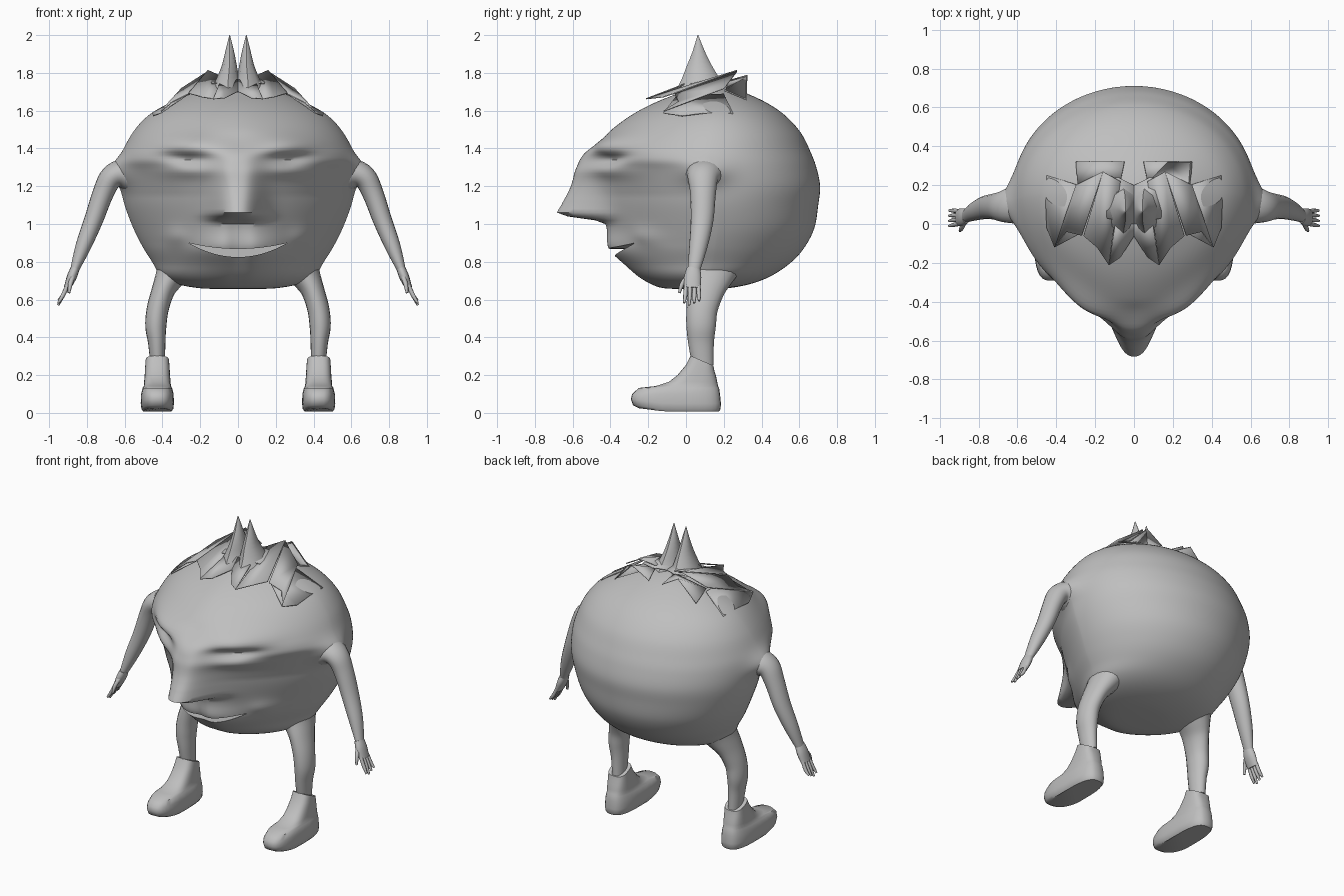
import bpy, bmesh, math
from mathutils import Vector

if "Cube" in bpy.data.objects:
    bpy.data.objects.remove(bpy.data.objects["Cube"])

grey = bpy.data.materials.new("plain grey")
grey.diffuse_color = (0.52, 0.52, 0.52, 1)
grey.use_nodes = True
grey.node_tree.nodes["Principled BSDF"].inputs["Base Color"].default_value = grey.diffuse_color


def make(name, verts, faces, angle=40):
    me = bpy.data.meshes.new(name)
    me.from_pydata([tuple(v) for v in verts], [], faces)
    bm = bmesh.new()
    bm.from_mesh(me)
    bmesh.ops.recalc_face_normals(bm, faces=bm.faces)
    bm.to_mesh(me)
    bm.free()
    me.materials.append(grey)
    ob = bpy.data.objects.new(name, me)
    bpy.context.collection.objects.link(ob)
    smooth(ob, angle)
    return ob


def smooth(ob, angle):
    bpy.ops.object.select_all(action='DESELECT')
    ob.select_set(True)
    bpy.context.view_layer.objects.active = ob
    bpy.ops.object.shade_smooth_by_angle(angle=math.radians(angle))


def loft(name, rings, angle=40):
    n = len(rings[0])
    verts = [p for r in rings for p in r]
    faces = [(i * n + j, i * n + (j + 1) % n, (i + 1) * n + (j + 1) % n, (i + 1) * n + j)
             for i in range(len(rings) - 1) for j in range(n)]
    faces += [tuple(range(n)), tuple(range(len(verts) - n, len(verts)))]
    return make(name, verts, faces, angle)


def spline(pts, steps):
    # Catmull-Rom through rows of numbers
    out = []
    for i in range(len(pts) - 1):
        a, b, c, d = pts[max(i - 1, 0)], pts[i], pts[i + 1], pts[min(i + 2, len(pts) - 1)]
        for k in range(steps):
            t = k / steps
            out.append([0.5 * (2 * q + (r - p) * t + (2 * p - 5 * q + 4 * r - s) * t * t
                               + (3 * q - p - 3 * r + s) * t ** 3)
                        for p, q, r, s in zip(a, b, c, d)])
    return out + [list(pts[-1])]


def tube(name, rows, side, n=20, steps=5):
    # rows: x, y, z, radius across, radius front to back
    rows = spline(rows, steps)
    pts = [Vector((r[0] * side, r[1], r[2])) for r in rows]
    rings = []
    for i, r in enumerate(rows):
        t = (pts[min(i + 1, len(pts) - 1)] - pts[max(i - 1, 0)]).normalized()
        u = Vector((0, 1, 0))
        u = (u - t * u.dot(t)).normalized()
        v = t.cross(u)
        rings.append([pts[i] + v * r[3] * math.cos(a) + u * r[4] * math.sin(a)
                      for a in (2 * math.pi * j / n for j in range(n))])
    return loft(name, rings, 50)


def power(c, p):
    return math.copysign(abs(c) ** (2 / p), c)


def bell(v, centre, width):
    return math.exp(-((v - centre) / width) ** 2)


def table(z, rows):
    for (z0, a), (z1, b) in zip(rows, rows[1:]):
        if z0 <= z <= z1:
            return a + (b - a) * (z - z0) / (z1 - z0)
    return rows[0][1] if z < rows[0][0] else rows[-1][1]


# Round body: height, half width, front y, back y
BODY = [(.655, .02, .04, .08), (.66, .20, -.12, .22), (.685, .33, -.20, .35), (.73, .41, -.28, .46),
        (.80, .455, -.36, .56), (.88, .505, -.42, .63), (.98, .555, -.45, .68), (1.1, .60, -.48, .70),
        (1.2, .62, -.50, .71), (1.3, .625, -.52, .69), (1.38, .61, -.515, .66), (1.48, .56, -.42, .61),
        (1.57, .48, -.30, .53), (1.64, .365, -.17, .43), (1.70, .22, -.02, .30),
        (1.73, .10, .05, .20), (1.735, .02, .10, .14)]
NOSE = spline([(.99, 0), (1.015, .03), (1.05, .235), (1.10, .215), (1.20, .14), (1.30, .08), (1.42, .0),
               (1.5, 0)], 4)
# Pointedness of the front half by height
FRONT = [(.66, 1.7), (.78, 1.5), (.9, 1.42), (1.15, 1.42), (1.3, 1.55), (1.38, 1.68), (1.6, 1.75)]


def face_shape(x, z):
    # forward push for nose, brows, sunken eyes and cheeks
    ax = abs(x)
    d = table(z, NOSE) * math.exp(-(ax / .125) ** 2.3)
    d += .045 * bell(ax, .27, .15) * bell(z, 1.425, .055)
    slope = z - (1.345 + .12 * max(0, ax - .27))
    d -= .05 * bell(ax, .27, .13) * bell(slope, 0, .032)
    d += .02 * bell(ax, .25, .15) * bell(z, 1.28, .035)
    d += .02 * bell(ax, .33, .06) * bell(z, .93, .05)
    d += .03 * bell(ax, .12, .14) * bell(z, .87, .07)
    return d


rings = []
N = 176
for z, w, f, b in spline(BODY, 6):
    yc = f + .55 * (b - f)
    p = table(z, FRONT)
    ring = []
    for j in range(N):
        a = 2 * math.pi * j / N
        c, s = math.cos(a), math.sin(a)
        if s < 0:
            x, y = w * power(c, p), yc + (yc - f) * power(s, p)
            # round off the centre line of the pointed front
            y += .035 * (1.75 - p) / .33 * bell(x, 0, .06)
            x *= 1 + .05 * bell(z, 1.33, .04) * min(1, abs(x) / .5) * -s
            y -= face_shape(x, z) * min(1, -s * 1.6)
        else:
            x, y = w * power(c, 2), yc + (b - yc) * power(s, 2)
        # shoulder bump
        x += math.copysign(.055, x) * bell(z, 1.28, .07) * bell(y, .10, .12) * min(1, abs(x) / .5)
        ring.append((x, y, z))
    rings.append(ring)
body = loft("round_body", rings, 45)

# Smiling mouth cut
M = 24
xs = [-.262 + .524 * i / M for i in range(M + 1)]
outline = [(x, .825 + .075 * (x / .262) ** 2) for x in xs]
outline += [(x, .868 + .032 * (x / .262) ** 2) for x in reversed(xs[1:-1])]
cutter = loft("mouth_cutter", [[(x, y, z) for x, z in outline] for y in (-.8, -.19)])
cutter.hide_render = True
mod = body.modifiers.new("mouth", 'BOOLEAN')
mod.operation = 'DIFFERENCE'
mod.solver = 'EXACT'
mod.object = cutter
bpy.context.view_layer.objects.active = body
bpy.ops.object.modifier_apply(modifier=mod.name)
bpy.data.objects.remove(cutter)
smooth(body, 45)

# Boot sections: height, front y, back y, half width
BOOT = [(.008, -.25, .175, .075), (.02, -.28, .183, .084), (.05, -.292, .185, .088), (.10, -.285, .18, .086),
        (.132, -.25, .175, .078), (.142, -.16, .17, .072), (.165, -.09, .165, .070), (.20, -.045, .158, .067),
        (.25, .0, .15, .065), (.305, .025, .145, .062)]
# Crown flaps, right half
FLAPS = [[(0, 0, 1.76), (.09, .05, 1.76), (.13, -.21, 1.66), (.07, -.17, 1.665), (0, -.06, 1.70)],
         [(0, .20, 1.75), (.08, .24, 1.76), (.15, .24, 1.77), (.14, .03, 1.74), (0, 0, 1.76)],
         [(.07, .22, 1.77), (.16, .27, 1.81), (.26, -.06, 1.69), (.19, -.12, 1.67), (.13, -.21, 1.66)],
         [(.16, .27, 1.81), (.30, .20, 1.72), (.41, -.12, 1.60), (.35, -.04, 1.65), (.27, -.06, 1.69)],
         [(.05, .32, 1.72), (.17, .325, 1.79), (.30, .32, 1.66), (.29, .20, 1.71), (.07, .22, 1.76)],
         [(.29, .20, 1.69), (.45, .25, 1.585), (.455, .10, 1.59), (.45, -.02, 1.575), (.41, -.12, 1.59),
          (.28, -.05, 1.68)]]

for side, tag in ((1, "right"), (-1, "left")):
    # Arm
    tube("arm_" + tag, [(.50, .10, 1.24, .10, .13), (.60, .10, 1.265, .082, .105), (.67, .09, 1.245, .064, .082),
                        (.715, .09, 1.16, .056, .068), (.765, .085, 1.02, .050, .060),
                        (.82, .065, .88, .041, .048), (.868, .04, .75, .022, .032)], side)
    # Palm, fingers and thumb
    tube("hand_" + tag, [(.862, .04, .765, .024, .036), (.88, .036, .72, .026, .046),
                         (.905, .033, .66, .018, .044)], side, 14)
    for i in range(4):
        y = .0 + .022 * i
        tip = .57 + .012 * abs(i - 1)
        tube(f"finger_{i}_{tag}", [(.902, y, .675, .011, .011), (.928, y * 1.1 - .004, .62, .011, .011),
                                   (.952, y * 1.2 - .010, tip, .006, .006)], side, 8, 3)
    tube("thumb_" + tag, [(.875, .005, .72, .013, .013), (.888, -.022, .68, .012, .012),
                          (.895, -.035, .635, .007, .007)], side, 8, 3)
    # Leg
    tube("leg_" + tag, [(.32, .15, .80, .11, .16), (.355, .13, .73, .083, .125), (.395, .105, .65, .062, .100),
                        (.425, .085, .55, .058, .083), (.435, .08, .46, .056, .078),
                        (.43, .08, .37, .046, .068), (.425, .09, .25, .038, .056)], side)
    # Boot
    rings = []
    for k, (z, f, b, w) in enumerate(BOOT):
        ring = []
        for j in range(32):
            a = 2 * math.pi * j / 32
            y = (f + b) / 2 + (b - f) / 2 * power(math.sin(a), 2.9)
            x = w * power(math.cos(a), 2.9)
            zz = z + (.022 * max(0, (-y - .12) / .17) if k < 3 else 0)
            if k > 7:
                zz -= (.055 if k == 9 else .025) * (y - .02) / .125
            ring.append((side * (.427 + x), y, zz))
        rings.append(ring)
    loft("boot_" + tag, rings, 45)
    # Crown spike
    tube("crown_spike_" + tag, [(.055, .08, 1.69, .10, .15), (.052, .075, 1.76, .065, .105),
                                (.046, .07, 1.83, .042, .070), (.044, .067, 1.91, .024, .034),
                                (.044, .063, 2.0, .002, .002)], side, 8, 3)
    # Jagged crown flaps
    for i, pts in enumerate(FLAPS):
        flap = make(f"crown_flap_{i}_{tag}", [(x * side, y, z) for x, y, z in pts],
                    [tuple(range(len(pts)))], 20)
        flap.modifiers.new("thickness", 'SOLIDIFY').thickness = .006
